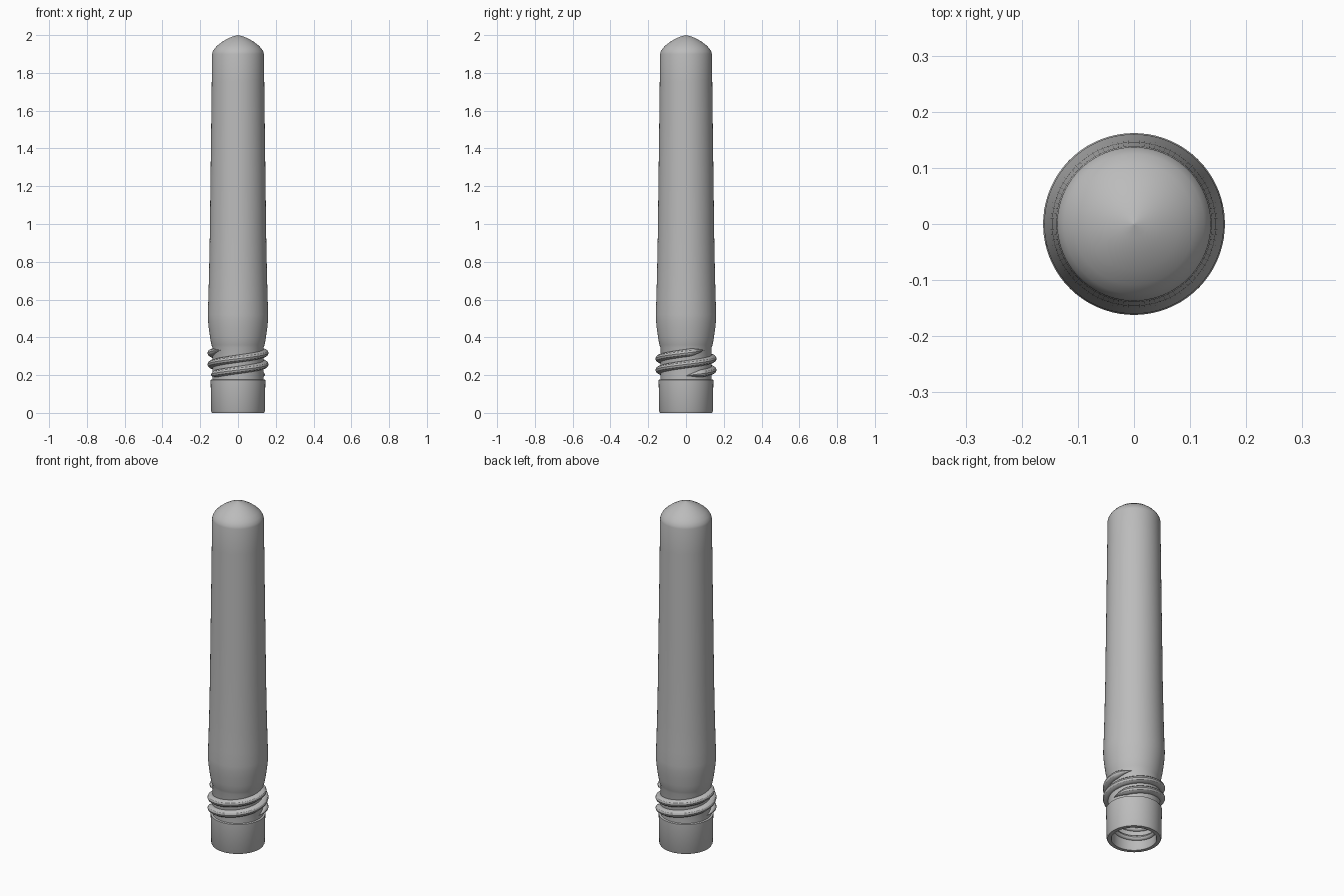
import bpy, math

cube = bpy.data.objects.get("Cube")
if cube:
    bpy.data.objects.remove(cube)

grey = bpy.data.materials.new("plain grey")
grey.use_nodes = True
grey.diffuse_color = (0.5, 0.5, 0.5, 1)
grey.node_tree.nodes["Principled BSDF"].inputs["Base Color"].default_value = (0.5, 0.5, 0.5, 1)


def finish(obj):
    obj.data.materials.append(grey)
    bpy.ops.object.select_all(action='DESELECT')
    obj.select_set(True)
    bpy.context.view_layer.objects.active = obj
    bpy.ops.object.shade_smooth_by_angle(angle=math.radians(32))


def sweep(name, rings, cyclic_rings=False):
    """Skin a list of equally long closed loops into one mesh."""
    n = len(rings[0])
    verts = [v for ring in rings for v in ring]
    faces = [(i * n + j, i * n + (j + 1) % n, (i + 1) * n + (j + 1) % n, (i + 1) * n + j)
             for i in range(len(rings) - 1) for j in range(n)]
    if not cyclic_rings:
        faces += [tuple(reversed(range(n))), tuple(range(len(verts) - n, len(verts)))]
    mesh = bpy.data.meshes.new(name)
    mesh.from_pydata(verts, [], faces)
    obj = bpy.data.objects.new(name, mesh)
    bpy.context.collection.objects.link(obj)
    finish(obj)


def lathe(name, profile, sides=96):
    turn = [2 * math.pi * k / sides for k in range(sides)]
    sweep(name, [[(r * math.cos(a), r * math.sin(a), z) for a in turn] for r, z in profile], True)


def thread(name, start, z0, turns, lead, core, crest, half_width):
    """Helical ridge with a rounded section and tapered ends."""
    steps = int(72 * turns)
    rings = []
    for k in range(steps + 1):
        t = k / steps
        a = start + 2 * math.pi * turns * t
        z = z0 + lead * turns * t
        fade = max(0.05, min(1, t * 12, (1 - t) * 12))
        ring = []
        for s in range(12):
            u = 2 * math.pi * s / 12
            r = core + (crest - core) * fade * math.cos(u)
            ring.append((r * math.cos(a), r * math.sin(a), z + half_width * fade * math.sin(u)))
        rings.append(ring)
    sweep(name, rings)


# Tapered body with rounded point, neck, collar and hollow socket
lathe("body", [
    (0.0005, 0.42), (0.114, 0.42), (0.114, 0.012), (0.118, 0), (0.138, 0), (0.142, 0.008),
    (0.145, 0.175), (0.135, 0.177), (0.135, 0.345), (0.141, 0.36), (0.148, 0.4),
    (0.155, 0.45), (0.159, 0.49), (0.16, 0.52), (0.157, 0.6), (0.153, 0.75),
    (0.149, 0.95), (0.146, 1.2), (0.142, 1.5), (0.139, 1.75), (0.137, 1.9),
    (0.134, 1.912), (0.125, 1.928), (0.108, 1.946), (0.082, 1.966),
    (0.052, 1.983), (0.025, 1.994), (0.0005, 2)])

# Outer thread, two starts
for i in range(2):
    thread(f"outer_thread_{i + 1}", math.pi * i, 0.197, 1.13, 0.12, 0.137, 0.162, 0.02)

# Inner thread of the socket
thread("inner_thread", 0, 0.035, 6, 0.055, 0.116, 0.1, 0.014)
